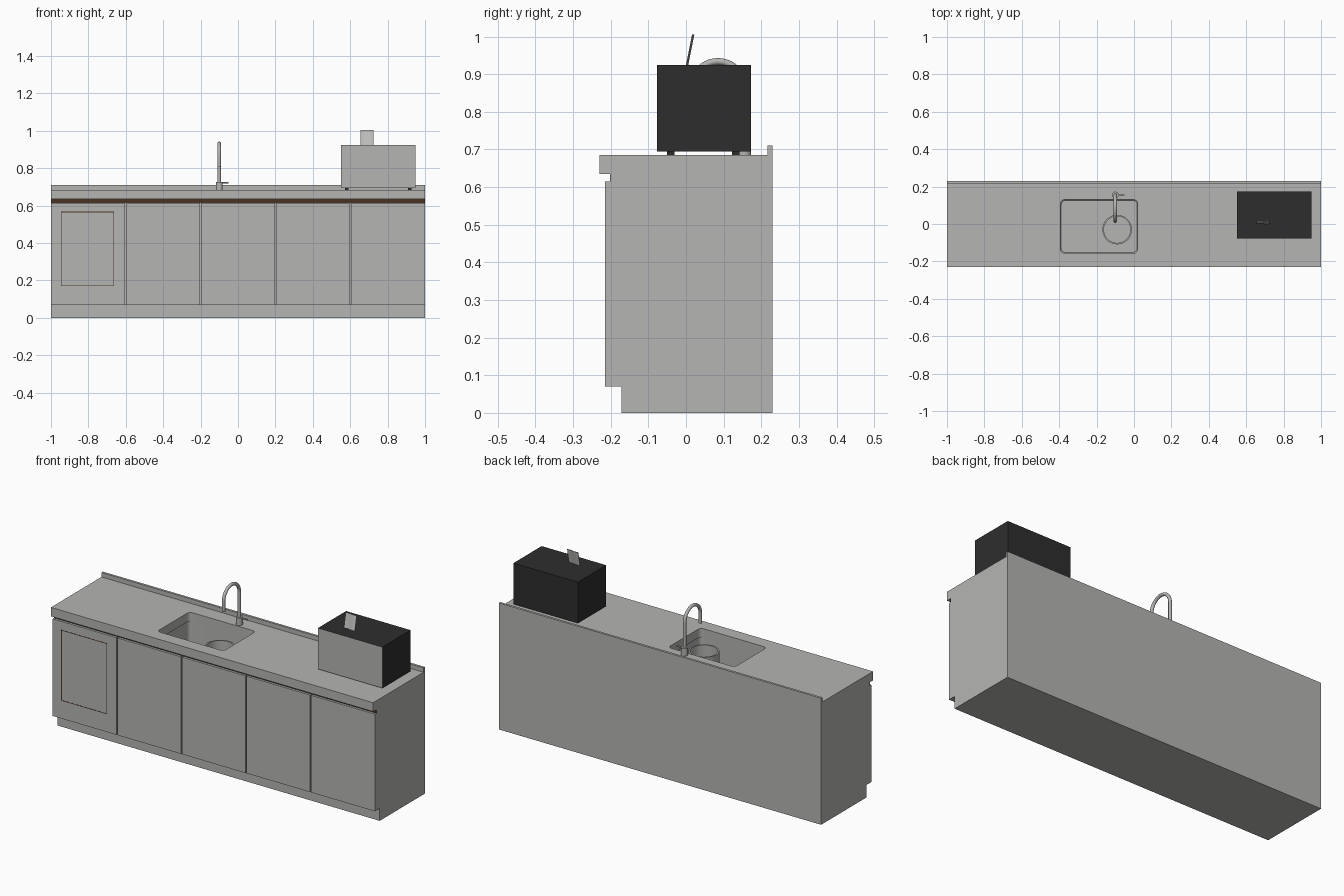
import bpy, bmesh, math
from mathutils import Vector

if "Cube" in bpy.data.objects:
    bpy.data.objects.remove(bpy.data.objects["Cube"])


def material(name, rgb):
    m = bpy.data.materials.new(name)
    m.diffuse_color = (*rgb, 1)
    m.use_nodes = True
    m.node_tree.nodes["Principled BSDF"].inputs["Base Color"].default_value = (*rgb, 1)
    return m


GREY = material("steel_grey", (0.46, 0.46, 0.45))
DARK = material("charcoal", (0.027, 0.027, 0.027))
BROWN = material("dark_brown", (0.065, 0.033, 0.016))
PALE = material("pale_grey", (0.53, 0.53, 0.52))


def finish(name, bm, *mats, smooth=False, fix=True):
    if fix:
        bmesh.ops.recalc_face_normals(bm, faces=bm.faces)
    me = bpy.data.meshes.new(name)
    bm.to_mesh(me)
    bm.free()
    ob = bpy.data.objects.new(name, me)
    bpy.context.collection.objects.link(ob)
    for m in mats:
        me.materials.append(m)
    if smooth:
        bpy.ops.object.select_all(action='DESELECT')
        ob.select_set(True)
        bpy.context.view_layer.objects.active = ob
        bpy.ops.object.shade_smooth_by_angle(angle=math.radians(35))
    return ob


def box(name, x0, x1, y0, y1, z0, z1, *mats):
    bm = bmesh.new()
    bmesh.ops.create_cube(bm, size=1)
    for v in bm.verts:
        v.co = ((x0 + x1) / 2 + v.co.x * (x1 - x0),
                (y0 + y1) / 2 + v.co.y * (y1 - y0),
                (z0 + z1) / 2 + v.co.z * (z1 - z0))
    return finish(name, bm, *mats)


def extrude_profile(name, profile, mat):
    """Sweep a (y, z) outline along the full counter length."""
    bm = bmesh.new()
    f = bm.faces.new([bm.verts.new((-1, y, z)) for y, z in profile])
    r = bmesh.ops.extrude_face_region(bm, geom=[f])
    bmesh.ops.translate(bm, vec=(2, 0, 0),
                        verts=[g for g in r["geom"] if isinstance(g, bmesh.types.BMVert)])
    return finish(name, bm, mat)


def rounded_rect(grow, z, radius=0.022, steps=6):
    """Outline of the sink opening, enlarged by grow."""
    x0, x1, y0, y1 = -0.393 - grow, 0.02 + grow, -0.156 - grow, 0.13 + grow
    pts = []
    corners = ((x1, y1, -1, -1), (x0, y1, 1, -1), (x0, y0, 1, 1), (x1, y0, -1, 1))
    for k, (cx, cy, sx, sy) in enumerate(corners):
        for i in range(steps + 1):
            a = math.pi / 2 * (k + i / steps)
            pts.append((cx + radius * (sx + math.cos(a)),
                        cy + radius * (sy + math.sin(a)), z))
    return pts


def loft(bm, rings, cap_start=False, cap_end=False, closed=False):
    loops = [[bm.verts.new(p) for p in ring] for ring in rings]
    pairs = list(zip(loops, loops[1:])) + ([(loops[-1], loops[0])] if closed else [])
    for a, b in pairs:
        for i in range(len(a)):
            j = (i + 1) % len(a)
            bm.faces.new((a[i], a[j], b[j], b[i]))
    if cap_start:
        bm.faces.new(loops[0][::-1])
    if cap_end:
        bm.faces.new(loops[-1])


def cut(target, grow, z0, z1):
    bm = bmesh.new()
    loft(bm, [rounded_rect(grow, z0), rounded_rect(grow, z1)], True, True)
    cutter = finish("sink_cutter", bm)
    cutter.hide_render = True
    mod = target.modifiers.new("sink_hole", 'BOOLEAN')
    mod.operation, mod.solver, mod.object = 'DIFFERENCE', 'EXACT', cutter
    bpy.context.view_layer.objects.active = target
    bpy.ops.object.modifier_apply(modifier=mod.name)
    bpy.data.objects.remove(cutter)


def circle(x, y, z, r, n=32):
    return [(x + r * math.cos(2 * math.pi * i / n), y + r * math.sin(2 * math.pi * i / n), z)
            for i in range(n)]


def tube(name, points, r, mat, n=16):
    """Round bar along a path lying in a plane of constant x or constant z."""
    pts = [Vector(p) for p in points]
    rings = []
    for i, p in enumerate(pts):
        t = (pts[min(i + 1, len(pts) - 1)] - pts[max(i - 1, 0)]).normalized()
        u = Vector((0, 0, 1)) if abs(t.x) > 0.5 else Vector((1, 0, 0))
        w = t.cross(u).normalized()
        rings.append([p + r * (math.cos(2 * math.pi * k / n) * u + math.sin(2 * math.pi * k / n) * w)
                      for k in range(n)])
    bm = bmesh.new()
    loft(bm, rings, True, True)
    return finish(name, bm, mat, smooth=True)


# Cabinet carcass with toe kick, and worktop with rear upstand
carcass = extrude_profile("cabinet_carcass", [(-0.172, 0), (0.23, 0), (0.23, 0.635),
                          (-0.2, 0.635), (-0.2, 0.07), (-0.172, 0.07)], GREY)
worktop = extrude_profile("worktop", [(-0.23, 0.635), (0.23, 0.635), (0.23, 0.71),
                          (0.217, 0.71), (0.217, 0.685), (-0.23, 0.685)], GREY)
cut(carcass, 0.008, 0.47, 0.70)
cut(worktop, 0, 0.60, 0.72)

# Recessed finger groove under the worktop
box("finger_groove", -1, 1, -0.202, -0.2, 0.615, 0.635, BROWN)

# Five equal doors with narrow gaps
for i in range(5):
    x = -1 + 0.4 * i
    box(f"door_{i + 1}", x + (0.003 if i else 0), x + 0.4 - (0.003 if i < 4 else 0),
        -0.215, -0.2, 0.07, 0.615, GREY)

# Thin outline on the first door
X0, X1, Z0, Z1, W = -0.947, -0.662, 0.17, 0.568, 0.004
for name, a, b, c, d in (("bottom", X0, X1, Z0, Z0 + W), ("top", X0, X1, Z1 - W, Z1),
                         ("right", X0, X0 + W, Z0 + W, Z1 - W),
                         ("left", X1 - W, X1, Z0 + W, Z1 - W)):
    box("door_outline_" + name, a, b, -0.2155, -0.2145, c, d, BROWN)

# Undermounted sink bowl, faces turned inward
bm = bmesh.new()
loft(bm, [rounded_rect(0, 0.635), rounded_rect(0.005, 0.635),
          rounded_rect(0.005, 0.49), rounded_rect(-0.004, 0.48)], cap_end=True)
bmesh.ops.recalc_face_normals(bm, faces=bm.faces)
floor = min(bm.faces, key=lambda f: f.calc_center_median().z)
if floor.normal.z < 0:
    bmesh.ops.reverse_faces(bm, faces=bm.faces)
finish("sink_bowl", bm, GREY, smooth=True, fix=False)

# Open drain basket
bm = bmesh.new()
loft(bm, [circle(-0.09, -0.03, z, r) for r, z in
          ((0.079, 0.481), (0.079, 0.633), (0.071, 0.633), (0.071, 0.481))], closed=True)
finish("drain_basket", bm, GREY, smooth=True)

# Tap: base, arched spout and side lever
FX, FY = -0.1, 0.155
bm = bmesh.new()
loft(bm, [circle(FX, FY, 0.685, 0.018), circle(FX, FY, 0.727, 0.018)], True, True)
finish("tap_base", bm, GREY, smooth=True)
arch = [(FX, 0.085 + 0.07 * math.cos(math.pi * i / 20), 0.864 + 0.07 * math.sin(math.pi * i / 20))
        for i in range(21)]
tube("tap_spout", [(FX, FY, 0.72)] + arch + [(FX, 0.015, 0.81)], 0.009, GREY)
tube("tap_lever", [(FX, FY, 0.722), (-0.05, FY, 0.722)], 0.004, GREY, 10)

# Dispenser box: dark shell, grey front
case = box("dispenser_box", 0.55, 0.95, -0.077, 0.173, 0.695, 0.925, DARK, GREY)
for p in case.data.polygons:
    p.material_index = 1 if p.normal.y < -0.5 else 0
for x in (0.572, 0.908):
    for y in (-0.05, 0.122):
        box("dispenser_foot", x, x + 0.02, y, y + 0.02, 0.685, 0.695, DARK)

# Sheet rising from the dispenser, gently waved
bm = bmesh.new()
rows = []
for z, y in ((0.92, 0.001), (1.005, 0.018)):
    rows.append([(0.656 + 0.068 * i / 12, y + 0.002 * math.sin(2 * math.pi * i / 12), z)
                 for i in range(13)])
for dy in (0, 0.002):
    grid = [[bm.verts.new((x, y + dy, z)) for x, y, z in row] for row in rows]
    for i in range(12):
        f = (grid[0][i], grid[0][i + 1], grid[1][i + 1], grid[1][i])
        bm.faces.new(f if dy == 0 else f[::-1])
bmesh.ops.bridge_loops(bm, edges=[e for e in bm.edges if e.is_boundary])
finish("paper_sheet", bm, PALE, smooth=True)
